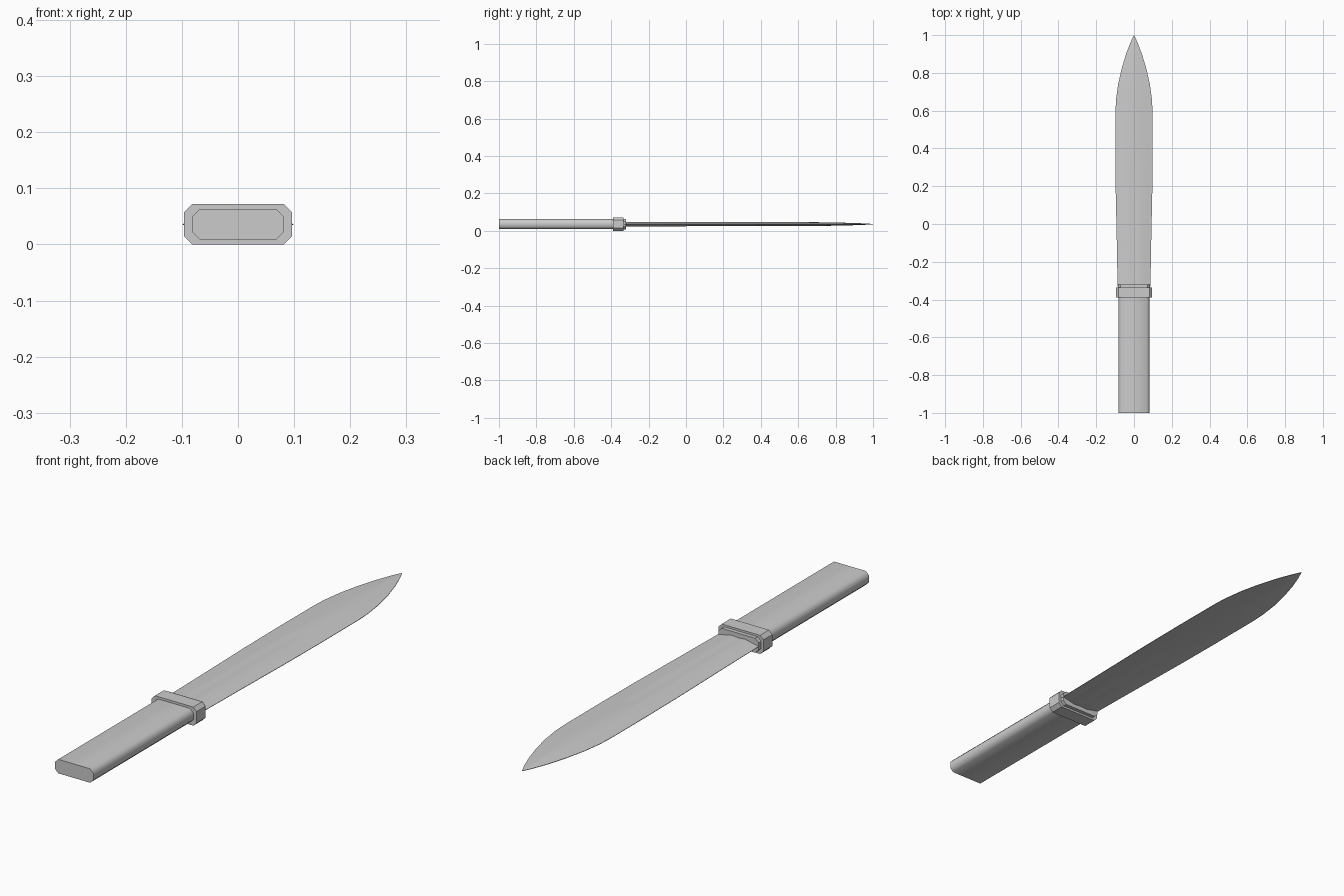
import bpy, bmesh, math

if "Cube" in bpy.data.objects:
    bpy.data.objects.remove(bpy.data.objects["Cube"])

ZC = 0.036  # height of the knife's mid plane

metal = bpy.data.materials.new("light_grey")
metal.diffuse_color = (0.6, 0.6, 0.6, 1)
metal.use_nodes = True
metal.node_tree.nodes["Principled BSDF"].inputs["Base Color"].default_value = metal.diffuse_color


def loft(name, rings, angle):
    """Skin a list of equal-length closed rings and cap both ends."""
    bm = bmesh.new()
    loops = [[bm.verts.new(p) for p in ring] for ring in rings]
    n = len(loops[0])
    for a, b in zip(loops, loops[1:]):
        for i in range(n):
            j = (i + 1) % n
            bm.faces.new((a[i], a[j], b[j], b[i]))
    bm.faces.new(loops[0])
    bm.faces.new(loops[-1])
    bmesh.ops.remove_doubles(bm, verts=bm.verts, dist=1e-6)
    bmesh.ops.recalc_face_normals(bm, faces=bm.faces)
    me = bpy.data.meshes.new(name)
    bm.to_mesh(me)
    bm.free()
    me.materials.append(metal)
    ob = bpy.data.objects.new(name, me)
    bpy.context.collection.objects.link(ob)
    bpy.ops.object.select_all(action='DESELECT')
    bpy.context.view_layer.objects.active = ob
    ob.select_set(True)
    bpy.ops.object.shade_smooth_by_angle(angle=math.radians(angle))
    return ob


def octagon(y, w, h, c):
    """Chamfered rectangle section with centre points on top and bottom."""
    half = [(0, h), (w - c, h), (w, h - c), (w, c - h), (w - c, -h), (0, -h)]
    pts = half + [(-x, z) for x, z in half[-2:0:-1]]
    return [(x, y, ZC + z) for x, z in pts]


def blade_section(y, w, ridge, groove):
    """Thin-edged section; groove is the height on the centre line."""
    top = [(-w, 0.0008), (-0.7 * w, ridge * 0.42), (-0.34 * w, ridge * 0.95),
           (-0.17 * w, (ridge + groove) / 2), (0, groove)]
    top += [(-x, z) for x, z in top[-2::-1]]
    pts = top + [(x, -z) for x, z in reversed(top)]
    return [(x, y, ZC + z) for x, z in pts]


# Handle
loft("handle", [octagon(y, 0.082, 0.027, 0.014) for y in (-1.0, -0.385)], 50)

# Guard band and the thin collar in front of it
loft("guard", [octagon(y, 0.096, 0.036, 0.014) for y in (-0.39, -0.335)], 40)
loft("collar", [octagon(y, 0.086, 0.028, 0.014) for y in (-0.34, -0.32)], 40)

# Blade: y, half width, ridge height, centre height (shallow fuller up to 0.37)
stations = [
    (-0.33, 0.087, 0.013, 0.010), (-0.10, 0.091, 0.0125, 0.0095),
    (0.18, 0.097, 0.0115, 0.009), (0.33, 0.098, 0.011, 0.009),
    (0.37, 0.0985, 0.0105, 0.0115), (0.60, 0.098, 0.010, 0.011),
    (0.66, 0.095, 0.0095, 0.0105), (0.74, 0.084, 0.0085, 0.0095),
    (0.82, 0.066, 0.0070, 0.008), (0.90, 0.042, 0.0050, 0.006),
    (0.96, 0.019, 0.0028, 0.0035), (1.00, 0.0008, 0.0008, 0.0008)]
loft("blade", [blade_section(*s) for s in stations], 30)
